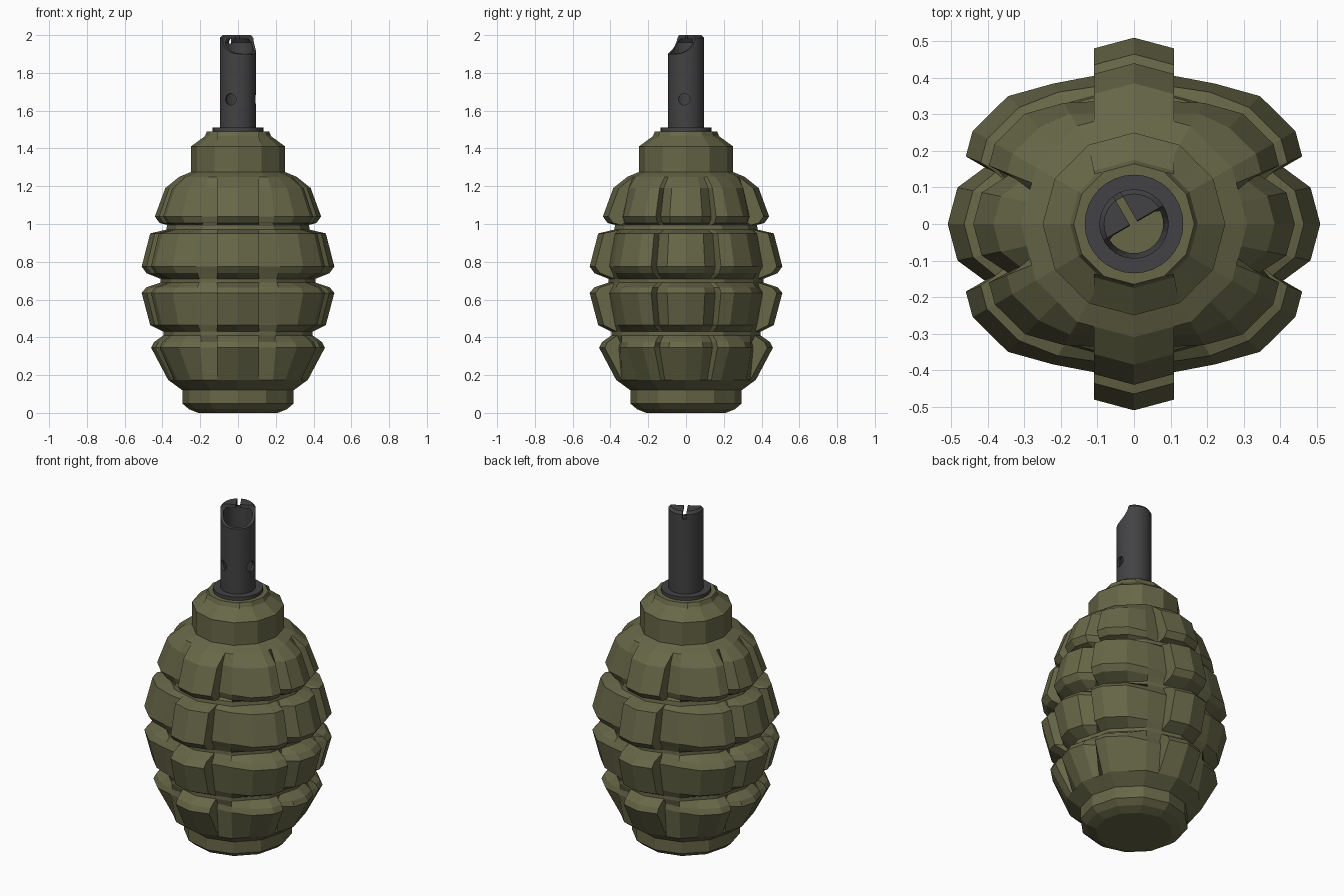
import bpy, bmesh, math
from mathutils import Matrix, Vector

if "Cube" in bpy.data.objects:
    bpy.data.objects.remove(bpy.data.objects["Cube"])


def material(name, color):
    m = bpy.data.materials.new(name)
    m.diffuse_color = color
    m.use_nodes = True
    m.node_tree.nodes["Principled BSDF"].inputs["Base Color"].default_value = m.diffuse_color
    return m


OLIVE = material("olive", (0.135, 0.135, 0.065, 1))
STEEL = material("steel", (0.055, 0.055, 0.058, 1))


def finish(bm, name, mat=None):
    bmesh.ops.remove_doubles(bm, verts=bm.verts, dist=0.0004)
    bmesh.ops.recalc_face_normals(bm, faces=bm.faces)
    me = bpy.data.meshes.new(name)
    bm.to_mesh(me)
    bm.free()
    ob = bpy.data.objects.new(name, me)
    bpy.context.collection.objects.link(ob)
    if mat:
        me.materials.append(mat)
    return ob


def skin(bm, rings, close_loop=False):
    """Bridge equal-length rings of points; cap both ends unless looped."""
    vs = [[bm.verts.new(p) for p in r] for r in rings]
    n = len(vs[0])
    pairs = list(zip(vs, vs[1:])) + ([(vs[-1], vs[0])] if close_loop else [])
    for a, b in pairs:
        for i in range(n):
            j = (i + 1) % n
            bm.faces.new((a[i], a[j], b[j], b[i]))
    if not close_loop:
        bm.faces.new(vs[0])
        bm.faces.new(vs[-1])


def plan(R, d, z):
    """Twelve-sided section of radius R with the vertical grooves cut to depth d."""
    t = math.tan(math.radians(15))
    k = R / 0.51
    ywall = R - 0.11 * t
    c60 = Vector((R * 0.5, R * 0.866))
    q = [(R, 0), (R - 0.1 * k * t, 0.1 * k),
         (R - 0.155 * k * t - 0.06 * d, 0.155 * k),
         (R - 0.185 * k * t, 0.185 * k), (R * 0.866, R * 0.5),
         (0.345 * k, 0.35 * k), tuple(c60 * (1 - 0.13 * d)),
         (0.11, ywall - 0.075 * d), (0.11, ywall), (0, R)]
    q += [(-x, y) for x, y in q[-2::-1]]
    q += [(x, -y) for x, y in q[-2:0:-1]]
    return [(x, y, z) for x, y in q]


# Segmented body: height, radius, groove depth
PROFILE = [(0, .21, 0), (.02, .26, 0), (.05, .295, 0), (.12, .295, 0), (.175, .37, 0),
           (.345, .46, 1), (.375, .445, .9), (.41, .395, 0), (.43, .395, 0),
           (.465, .465, .8), (.635, .51, 1), (.665, .485, .9), (.69, .41, 0), (.71, .41, 0),
           (.74, .485, .9), (.775, .51, 1), (.95, .465, .8), (.97, .38, 0), (.995, .375, 0),
           (1.005, .415, .8), (1.04, .44, 1), (1.19, .385, .7), (1.25, .31, 0), (1.275, .25, 0),
           (1.41, .25, 0), (1.465, .175, 0), (1.49, .165, 0)]
bm = bmesh.new()
skin(bm, [plan(R, d, z) for z, R, d in PROFILE])
body = finish(bm, "segmented_body", OLIVE)


def lathe(name, pts, mat, n=32):
    """Closed ring of revolution from a closed (radius, z) section."""
    bm = bmesh.new()
    skin(bm, [[(r * math.cos(2 * math.pi * i / n), r * math.sin(2 * math.pi * i / n), z)
               for i in range(n)] for r, z in pts], True)
    return finish(bm, name, mat)


# Threaded collar and hollow fuze tube with a closed tip
lathe("collar", [(.085, 1.48), (.135, 1.48), (.135, 1.51), (.085, 1.51)], STEEL)

tube = lathe("fuze_tube", [(.08, 1.485), (.095, 1.485), (.095, 1.985), (.082, 2.0), (.003, 2.0),
                           (.003, 1.98), (.065, 1.98), (.08, 1.96)], STEEL)


def cutter(name, matrix, r=None, depth=1.0, box=None):
    bm = bmesh.new()
    if box:
        bmesh.ops.create_cube(bm, size=1, matrix=matrix @ Matrix.Diagonal((*box, 1)))
    else:
        bmesh.ops.create_cone(bm, cap_ends=True, segments=32, radius1=r, radius2=r,
                              depth=depth, matrix=matrix)
    ob = finish(bm, name)
    ob.hide_render = True
    ob.hide_set(True)
    mod = tube.modifiers.new(name, 'BOOLEAN')
    mod.operation = 'DIFFERENCE'
    mod.solver = 'EXACT'
    mod.object = ob


def turned(deg, offset, z):
    """Frame with local x pointing along the given heading."""
    return Matrix.Rotation(math.radians(deg), 4, 'Z') @ Matrix.Translation((offset, 0, z))


# Scooped opening, tip slot and two side holes
cutter("scoop_cutter", turned(-60, .1, 2.003) @ Matrix.Rotation(math.pi / 2, 4, 'X'), r=.104)
cutter("slot_cutter", turned(120, .1, 1.99), box=(.2, .022, .07))
for i, a in enumerate((-115, -6)):
    cutter(f"hole_cutter_{i}", turned(a, .1, 1.66) @ Matrix.Rotation(math.pi / 2, 4, 'Y'),
           r=.03, depth=.1)

for ob in bpy.context.scene.objects:
    ob.select_set(ob.name in ("collar", "fuze_tube"))
bpy.context.view_layer.objects.active = tube
bpy.ops.object.shade_smooth_by_angle(angle=math.radians(30))
